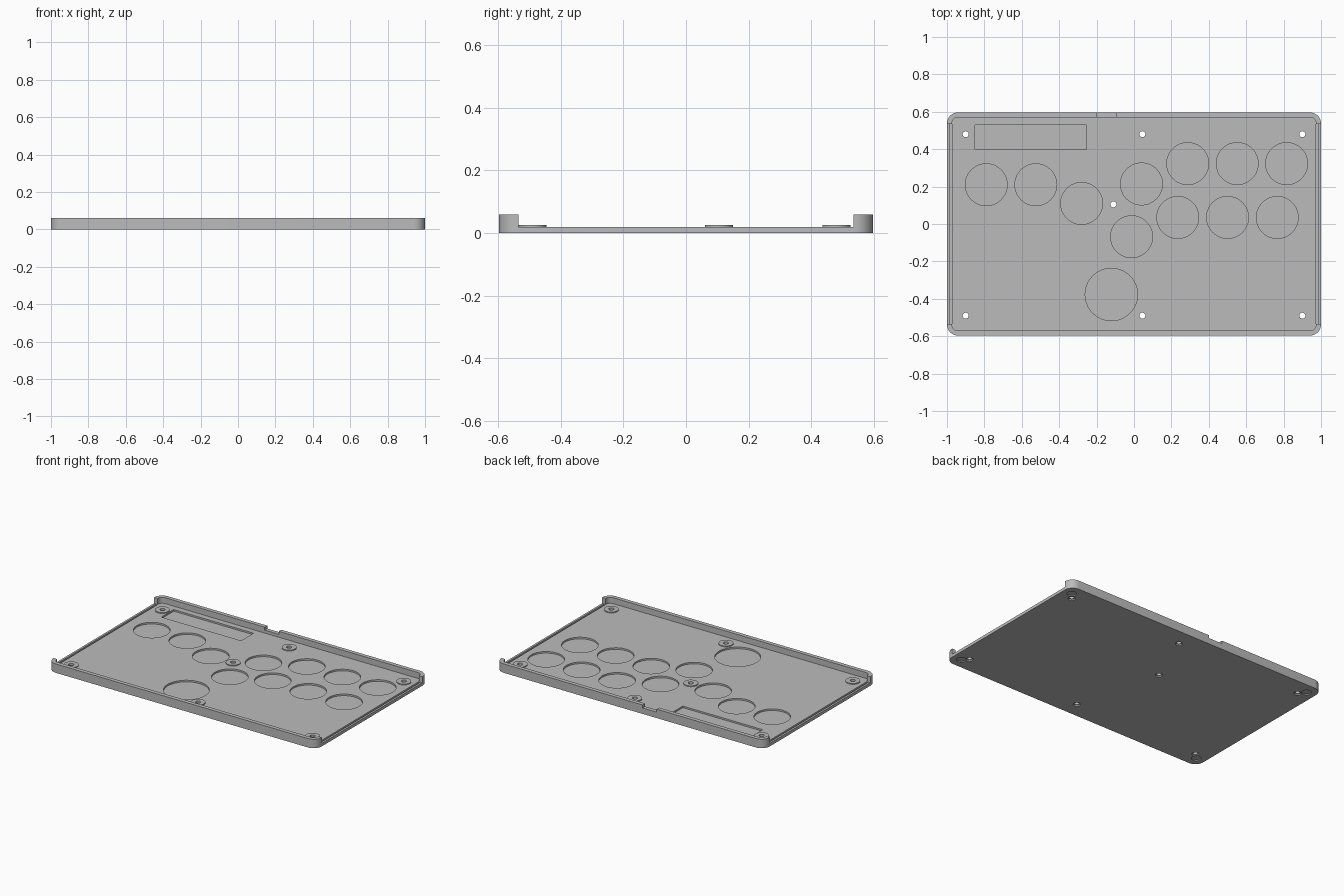
import bpy, bmesh
from math import cos, sin, pi

cube = bpy.data.objects.get("Cube")
if cube:
    bpy.data.objects.remove(cube, do_unlink=True)

grey = bpy.data.materials.new("plain grey")
grey.use_nodes = True
grey.diffuse_color = (0.5, 0.5, 0.5, 1)
shader = grey.node_tree.nodes["Principled BSDF"]
shader.inputs["Base Color"].default_value = grey.diffuse_color
shader.inputs["Roughness"].default_value = 0.6


def prism(bm, outline, z0, z1):
    """Extrude a flat outline from z0 to z1."""
    face = bm.faces.new([bm.verts.new((x, y, z0)) for x, y in outline])
    top = bmesh.ops.extrude_face_region(bm, geom=[face])["geom"]
    verts = [v for v in top if isinstance(v, bmesh.types.BMVert)]
    bmesh.ops.translate(bm, verts=verts, vec=(0, 0, z1 - z0))


def disc(bm, centre, r, z0, z1, n=48):
    x, y = centre
    prism(bm, [(x + r * cos(2 * pi * i / n), y + r * sin(2 * pi * i / n))
               for i in range(n)], z0, z1)


def box(bm, x0, x1, y0, y1, z0, z1):
    prism(bm, [(x0, y0), (x1, y0), (x1, y1), (x0, y1)], z0, z1)


def rounded_box(bm, hx, hy, r, z0, z1, n=10):
    outline = []
    for q, (sx, sy) in enumerate([(1, 1), (-1, 1), (-1, -1), (1, -1)]):
        for i in range(n + 1):
            a = (q + i / n) * pi / 2
            outline.append((sx * (hx - r) + r * cos(a), sy * (hy - r) + r * sin(a)))
    prism(bm, outline, z0, z1)


def finish(bm, name):
    bmesh.ops.recalc_face_normals(bm, faces=bm.faces)
    mesh = bpy.data.meshes.new(name)
    bm.to_mesh(mesh)
    bm.free()
    mesh.materials.append(grey)
    obj = bpy.data.objects.new(name, mesh)
    bpy.context.collection.objects.link(obj)
    return obj


def activate(obj):
    bpy.ops.object.select_all(action="DESELECT")
    obj.select_set(True)
    bpy.context.view_layer.objects.active = obj


def cut(bm, *targets):
    """Subtract the shapes in bm from each target."""
    cutter = finish(bm, "cutter")
    cutter.hide_render = True
    for obj in targets:
        activate(obj)
        mod = obj.modifiers.new("cut", "BOOLEAN")
        mod.operation, mod.solver, mod.object = "DIFFERENCE", "EXACT", cutter
        bpy.ops.object.modifier_apply(modifier=mod.name)
    bpy.data.objects.remove(cutter, do_unlink=True)


FLOOR, TOP, PAD_TOP = 0.02, 0.06, 0.026
screws = [(x, y) for x in (-0.9, 0.045, 0.9) for y in (-0.49, 0.48)] + [(-0.11, 0.105)]
buttons = [(-0.79, 0.21), (-0.525, 0.21), (-0.28, 0.11), (0.04, 0.214),
           (0.287, 0.323), (0.552, 0.323), (0.816, 0.323),
           (-0.013, -0.068), (0.234, 0.035), (0.5, 0.035), (0.766, 0.035)]

# Tray body
bm = bmesh.new()
rounded_box(bm, 1, 0.597, 0.06, 0, TOP)
tray = finish(bm, "tray")

# Raised screw pads
bm = bmesh.new()
for p in screws:
    disc(bm, p, 0.045, FLOOR - 0.002, PAD_TOP)
pads = finish(bm, "screw_pads")

# Inner cavity, leaving the rim
bm = bmesh.new()
rounded_box(bm, 0.973, 0.57, 0.03, FLOOR, 0.1, 6)
cut(bm, tray)

# Open sides
bm = bmesh.new()
box(bm, -1.1, 1.1, -0.535, 0.535, FLOOR, 0.1)
cut(bm, tray)

# Shallow floor recesses, side grooves, rear cable notch and foot dimples
bm = bmesh.new()
for p in buttons:
    disc(bm, p, 0.112, 0.009, 0.05)
disc(bm, (-0.121, -0.377), 0.14, 0.009, 0.05, 64)
box(bm, -0.85, -0.255, 0.398, 0.53, 0.009, 0.05)
box(bm, -0.2, -0.095, 0.56, 0.7, 0.04, 0.1)
for s in (-1, 1):
    box(bm, *sorted((s * 0.973, s * 0.986)), -0.535, 0.535, 0.008, 0.05)
    for y in (-0.525, 0.525):
        disc(bm, (s * 0.937, y), 0.03, -0.02, 0.006, 32)
cut(bm, tray)

# Screw holes with wider seats underneath
bm = bmesh.new()
for p in screws:
    disc(bm, p, 0.016, -0.05, 0.1, 32)
cut(bm, tray, pads)
bm = bmesh.new()
for p in screws:
    disc(bm, p, 0.022, -0.05, 0.008, 32)
cut(bm, tray)

for obj in (tray, pads):
    activate(obj)
    bpy.ops.object.shade_smooth_by_angle(angle=pi / 6)
